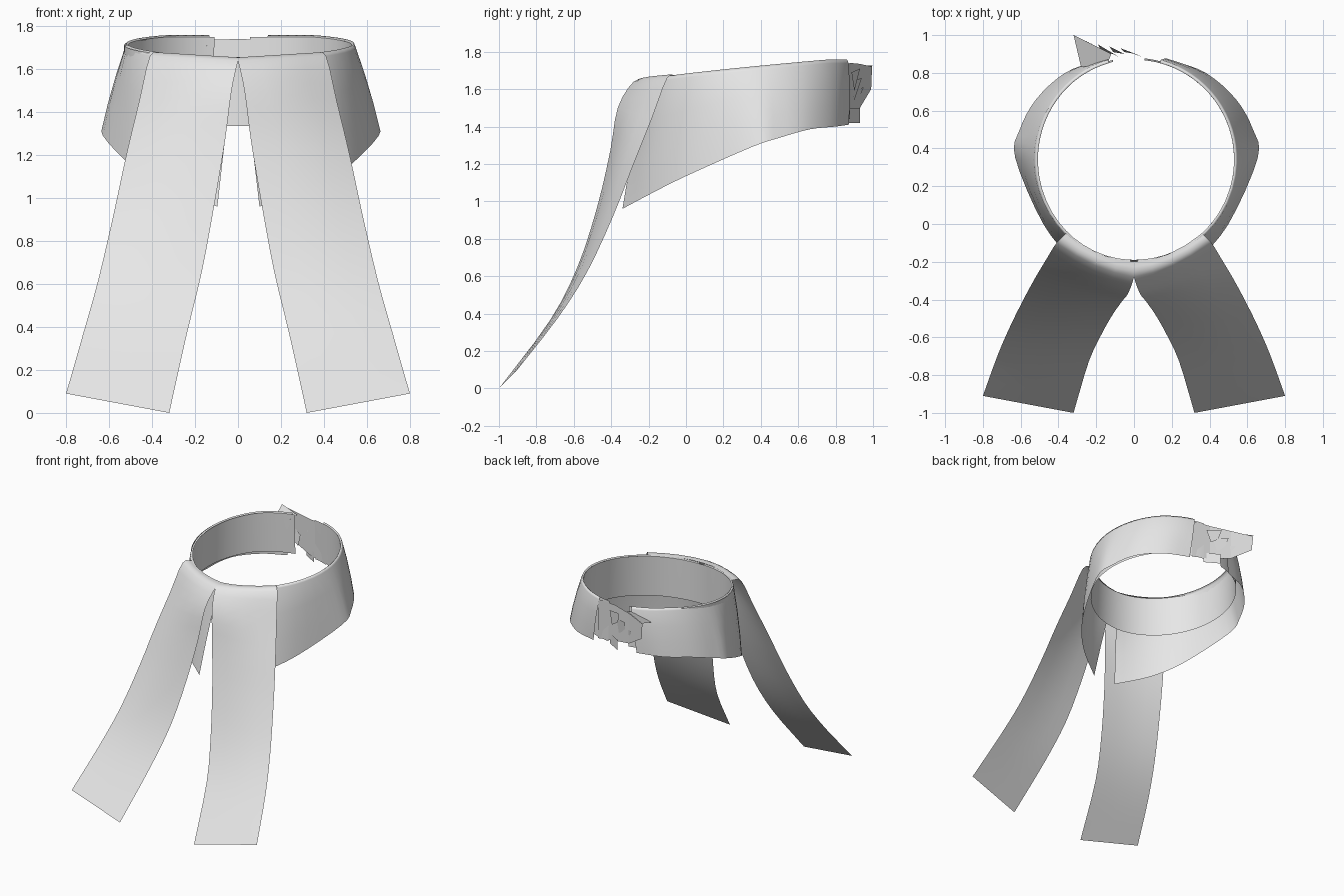
import bpy, math
from mathutils import Vector

if "Cube" in bpy.data.objects:
    bpy.data.objects.remove(bpy.data.objects["Cube"])

linen = bpy.data.materials.new("white_linen")
linen.diffuse_color = (0.8, 0.8, 0.8, 1)
linen.use_nodes = True
linen.node_tree.nodes["Principled BSDF"].inputs["Base Color"].default_value = linen.diffuse_color


def sheet(name, rows, flip=False, smooth=True):
    """Thin cloth from a grid of points."""
    n = len(rows[0])
    verts = [tuple(p) for r in rows for p in r]
    faces = []
    for i in range(len(rows) - 1):
        for j in range(n - 1):
            f = (i*n + j, i*n + j + 1, (i+1)*n + j + 1, (i+1)*n + j)
            faces.append(f[::-1] if flip else f)
    me = bpy.data.meshes.new(name)
    me.from_pydata(verts, [], faces)
    me.materials.append(linen)
    for p in me.polygons:
        p.use_smooth = smooth
    ob = bpy.data.objects.new(name, me)
    bpy.context.collection.objects.link(ob)
    return ob


def smooth_path(pts, steps=4):
    """Catmull-Rom curve through the points."""
    p = [Vector(q) for q in pts]
    p = [2*p[0] - p[1]] + p + [2*p[-1] - p[-2]]
    out = []
    for i in range(1, len(p) - 2):
        a, b, c, d = p[i-1:i+3]
        for k in range(steps):
            t = k / steps
            out.append(0.5*(2*b + (c - a)*t + (2*a - 5*b + 4*c - d)*t*t
                            + (3*b - a - 3*c + d)*t**3))
    return out + [p[-2]]


def ring(deg, r, dz=0.0):
    """Point on the neck opening; 0 degrees is the front, rim rises to the back."""
    a = math.radians(deg)
    y = 0.34 - r*math.cos(a)
    k = min(1, max(0, (y + 0.2) / 0.95))
    return Vector((r*math.sin(a), y, 1.645 + 0.105*k**0.8 + dz))


def mirror(rows, sx):
    return [[Vector((p.x*sx, p.y, p.z)) for p in r] for r in rows]


# upright inner neck band, full turn with an overlap at the back
sheet("neck_band", [[ring(a, 0.53), ring(a, 0.535, -0.16), ring(a, 0.54, -0.31)]
                    for a in range(-168, 178, 6)])

# folded-down collar wings, one each side
hem = smooth_path([(0.10, -0.34, 0.96), (0.33, -0.19, 1.04), (0.50, 0.0, 1.135),
                   (0.655, 0.35, 1.29), (0.63, 0.5, 1.34), (0.54, 0.66, 1.385),
                   (0.38, 0.80, 1.40), (0.19, 0.87, 1.41)])
angles = smooth_path([(a, 0, 0) for a in (2, 32, 58, 88, 107, 127, 146, 165)])
wing = []
for h, a in zip(hem, angles):
    fold = ring(a.x, 0.548, -0.012)
    row = [ring(a.x, 0.53), ring(a.x, 0.54, 0.008), fold]
    for t in (0.33, 0.67):
        q = fold.lerp(h, t)
        out = Vector((q.x, q.y - 0.34, 0)).normalized()
        row.append(q + out*0.006)
    wing.append(row + [h])
sheet("collar_wing_right", wing)
sheet("collar_wing_left", mirror(wing, -0.96), flip=True)

# two long front tabs that curve forward and outward
inner = smooth_path([(0.0, -0.20, 1.655), (0.0, -0.28, 1.64), (0.03, -0.365, 1.5),
                     (0.06, -0.405, 1.27), (0.11, -0.475, 0.97), (0.17, -0.58, 0.65),
                     (0.24, -0.73, 0.36), (0.32, -1.0, 0.0)], 3)
outer = smooth_path([(0.36, -0.05, 1.672), (0.41, -0.10, 1.66), (0.46, -0.18, 1.45),
                     (0.52, -0.28, 1.2), (0.58, -0.39, 0.92), (0.65, -0.53, 0.62),
                     (0.72, -0.69, 0.37), (0.80, -0.91, 0.09)], 3)
tab = []
for i, (a, b) in enumerate(zip(inner, outer)):
    bulge = 0.035 * (1 - i / (len(inner) - 1))
    row = []
    for j in range(5):
        t = j / 4
        row.append(a.lerp(b, t) + Vector((0, -bulge*4*t*(1 - t), 0)))
    tab.append(row)
sheet("front_tab_right", tab, flip=True)
sheet("front_tab_left", mirror(tab, -1))

# closing strap at the back, running past the left end of the band
top = [(0.16, 0.86, 1.735), (0.0, 0.88, 1.74), (-0.16, 0.93, 1.735), (-0.32, 0.995, 1.72)]
low = [(0.16, 0.86, 1.43), (0.0, 0.88, 1.46), (-0.16, 0.93, 1.50), (-0.31, 0.99, 1.60)]
sheet("back_strap", [[Vector(a), Vector(a).lerp(Vector(b), 0.5), Vector(b)]
                     for a, b in zip(top, low)], flip=True, smooth=False)

# turned-over flap joining the strap tip to the rim
sheet("strap_flap", [[(-0.32, 1.0, 1.725), (-0.12, 0.90, 1.73)],
                     [(-0.28, 0.83, 1.66), (-0.14, 0.85, 1.71)]], smooth=False)

# crumpled knot on the strap
for k in range(3):
    x, z = -0.02 - 0.06*k, 1.69 - 0.05*k
    sheet("strap_knot", [[(x + 0.06, 0.885, z), (x - 0.05, 0.93 + 0.01*k, z + 0.02)],
                         [(x + 0.03, 0.90, z - 0.10), (x - 0.03, 0.91, z - 0.06)]],
          flip=True, smooth=False)
sheet("strap_end", [[(0.05, 0.865, 1.5), (-0.06, 0.93, 1.5)],
                    [(0.05, 0.865, 1.42), (-0.06, 0.93, 1.42)]], smooth=False)
